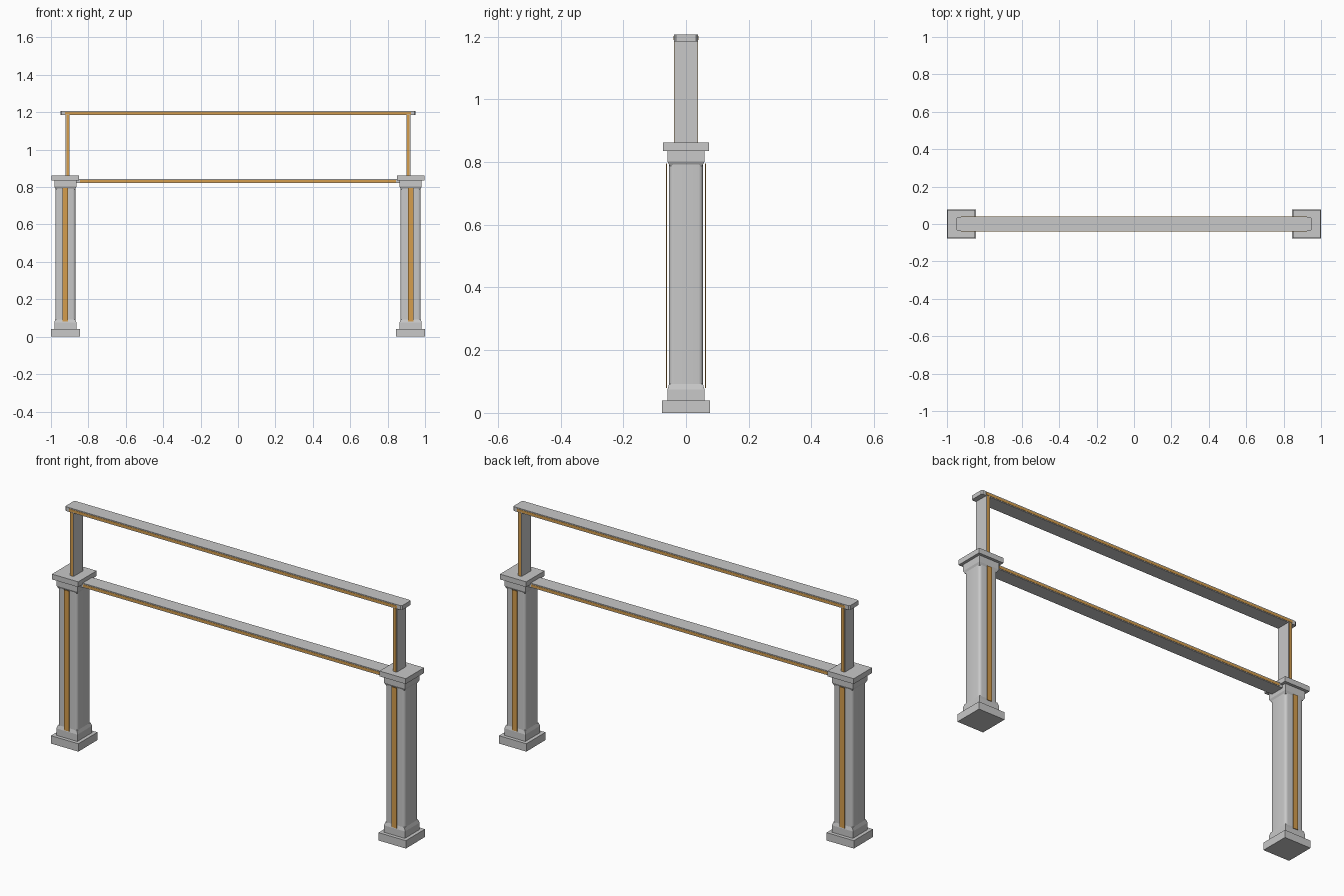
import bpy, bmesh

if "Cube" in bpy.data.objects:
    bpy.data.objects.remove(bpy.data.objects["Cube"])

def material(name, rgb):
    m = bpy.data.materials.new(name)
    m.diffuse_color = (*rgb, 1)
    m.use_nodes = True
    m.node_tree.nodes["Principled BSDF"].inputs["Base Color"].default_value = m.diffuse_color
    return m

GREY = material("stone grey", (0.58, 0.58, 0.58))
GOLD = material("ochre gold", (0.66, 0.34, 0.075))

def finish(bm, name, mat):
    bmesh.ops.recalc_face_normals(bm, faces=bm.faces)
    me = bpy.data.meshes.new(name)
    bm.to_mesh(me)
    bm.free()
    me.materials.append(mat)
    ob = bpy.data.objects.new(name, me)
    bpy.context.collection.objects.link(ob)
    return ob

def square_stack(name, cx, sections, mat):
    """Square cross-sections (half width, z) joined upwards."""
    bm = bmesh.new()
    rings = [[bm.verts.new((cx + sx * h, sy * h, z))
              for sx, sy in ((-1, -1), (1, -1), (1, 1), (-1, 1))] for h, z in sections]
    for a, b in zip(rings, rings[1:]):
        for i in range(4):
            j = (i + 1) % 4
            bm.faces.new((a[i], a[j], b[j], b[i]))
    bm.faces.new(rings[0][::-1])
    bm.faces.new(rings[-1])
    return finish(bm, name, mat)

def box(name, lo, hi, mat, bevel=0, axis=2, segments=1):
    """Box between two corners, optionally bevelled on edges along one axis."""
    bm = bmesh.new()
    bmesh.ops.create_cube(bm, size=1)
    for v in bm.verts:
        v.co = [(l + h) / 2 + c * (h - l) for l, h, c in zip(lo, hi, v.co)]
    if bevel:
        edges = [e for e in bm.edges
                 if abs(e.verts[0].co[axis] - e.verts[1].co[axis]) > 1e-5]
        bmesh.ops.bevel(bm, geom=edges, offset=bevel, segments=segments,
                        profile=0.5, affect='EDGES')
    return finish(bm, name, mat)

for side, s in (("left", -1), ("right", 1)):
    cx = s * 0.923
    # Stepped base and capital
    square_stack(side + "_column_base", cx,
                 [(0.077, 0), (0.077, 0.04), (0.059, 0.04), (0.059, 0.075),
                  (0.054, 0.092)], GREY)
    square_stack(side + "_column_capital", cx,
                 [(0.052, 0.788), (0.059, 0.802), (0.059, 0.836), (0.074, 0.836),
                  (0.074, 0.863)], GREY)
    # Rounded shaft, shaded smooth around its sides
    shaft = box(side + "_column_shaft", (cx - 0.054, -0.054, 0.085),
                (cx + 0.054, 0.054, 0.795), GREY, 0.014, 2, 4)
    for p in shaft.data.polygons:
        p.use_smooth = abs(p.normal.z) < 0.5
    # Upright carrying the handrail
    px = s * 0.911
    box(side + "_upper_post", (px - 0.011, -0.037, 0.86),
        (px + 0.011, 0.037, 1.187), GREY)
    # Gold strips on front and back
    for face, f in (("front", -1), ("back", 1)):
        ys = sorted((f * 0.060, f * 0.063))
        box(f"{side}_{face}_column_strip", (cx - 0.014, ys[0], 0.08),
            (cx + 0.014, ys[1], 0.795), GOLD)
        ys = sorted((f * 0.036, f * 0.039))
        box(f"{side}_{face}_post_strip", (px - 0.007, ys[0], 0.863),
            (px + 0.007, ys[1], 1.186), GOLD)

# Handrail and lower rail, each with a gold strip along both edges
for name, half, z0, z1 in (("handrail", 0.949, 1.185, 1.207),
                           ("lower_rail", 0.87, 0.821, 0.843)):
    box(name, (-half, -0.038, z0), (half, 0.038, z1), GREY, 0.006, 2)
    for face, f in (("front", -1), ("back", 1)):
        ys = sorted((f * 0.036, f * 0.0395))
        box(f"{name}_{face}_strip", (-half + 0.025, ys[0], z0 + 0.004),
            (half - 0.025, ys[1], z1 - 0.005), GOLD)
